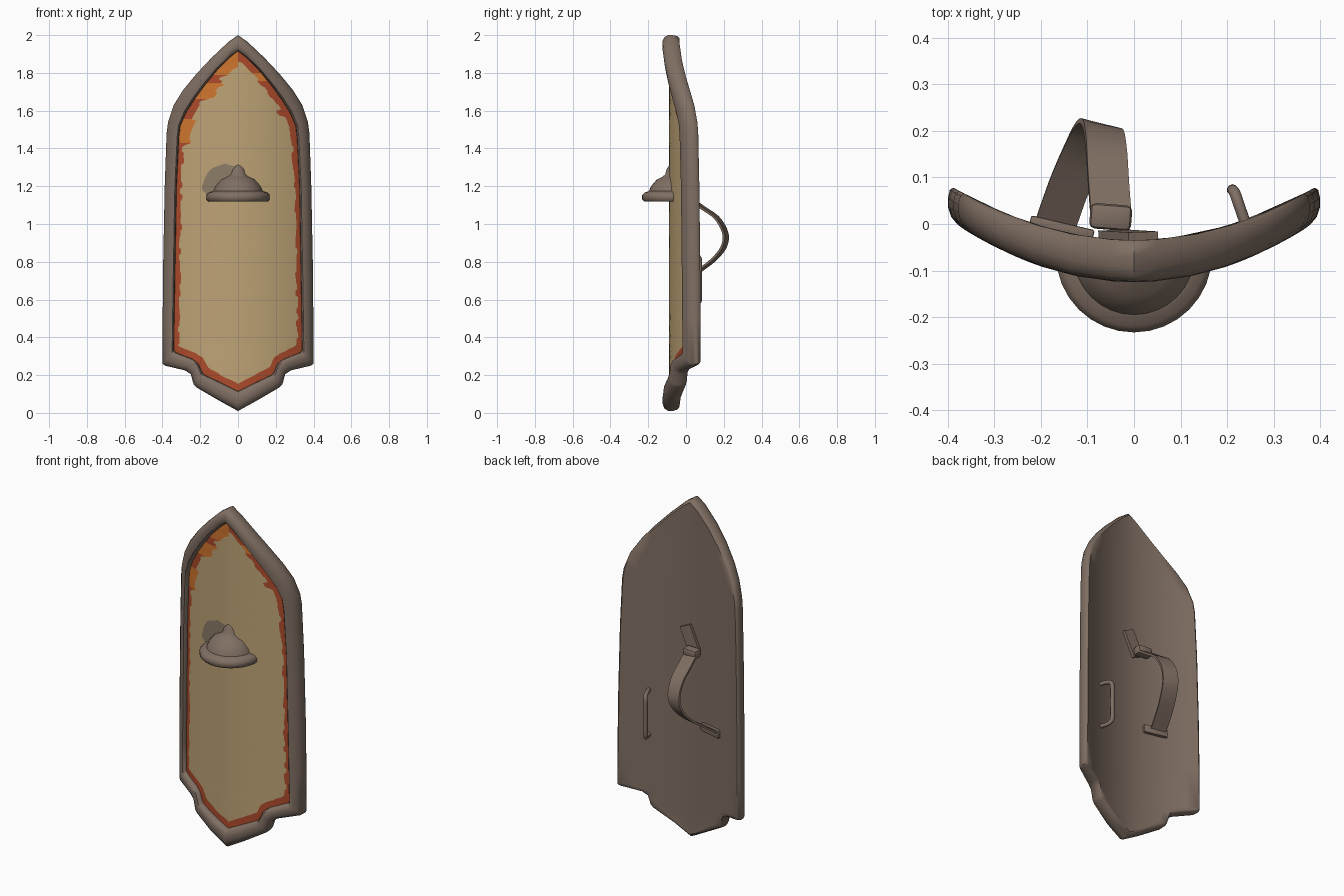
import bpy, bmesh, math, random
from mathutils import Vector, Matrix

if "Cube" in bpy.data.objects:
    bpy.data.objects.remove(bpy.data.objects["Cube"])

random.seed(4)


def mat(name, rgb):
    m = bpy.data.materials.new(name)
    lin = [((c / 255 + 0.055) / 1.055) ** 2.4 for c in rgb]
    m.diffuse_color = (*lin, 1)
    m.use_nodes = True
    m.node_tree.nodes["Principled BSDF"].inputs["Base Color"].default_value = m.diffuse_color
    return m


BROWN = mat("worn brown", (128, 111, 99))
CREAM = mat("cream paint", (190, 163, 118))
RED = mat("rust red", (172, 74, 42))
ORANGE = mat("orange", (208, 118, 46))
GREY = mat("faded grey", (140, 124, 103))


def finish(name, bm, mats, angle=40, fix_normals=True):
    bmesh.ops.remove_doubles(bm, verts=bm.verts, dist=1e-5)
    if fix_normals:
        bmesh.ops.recalc_face_normals(bm, faces=bm.faces)
    me = bpy.data.meshes.new(name)
    bm.to_mesh(me)
    bm.free()
    for m in mats:
        me.materials.append(m)
    ob = bpy.data.objects.new(name, me)
    bpy.context.collection.objects.link(ob)
    bpy.ops.object.select_all(action='DESELECT')
    ob.select_set(True)
    bpy.context.view_layer.objects.active = ob
    bpy.ops.object.shade_smooth_by_angle(angle=math.radians(angle))
    return ob


def interp(pts, t):
    """Piecewise linear lookup in a list of (key, value) sorted by key."""
    if t <= pts[0][0]:
        return pts[0][1]
    for (a, va), (b, vb) in zip(pts, pts[1:]):
        if t <= b:
            return va + (vb - va) * (t - a) / (b - a)
    return pts[-1][1]


def surf(x, d):
    """Curved shield depth: d = 0 front, d = 1 back."""
    front, back = -0.125 + 0.85 * x * x, -0.035 + 0.75 * x * x
    return front + (back - front) * d


# Matching right-half outlines (x, z), top to bottom
outer = [(0, 2), (.05, 1.965), (.14, 1.88), (.22, 1.795), (.29, 1.71), (.34, 1.63),
         (.37, 1.54), (.378, 1.48), (.388, 1.2), (.396, .8), (.399, .5), (.4, .26),
         (.385, .25), (.28, .225), (.25, .205), (.235, .15), (.22, .135), (.1, .065), (0, .01)]
inner = [(0, 1.915), (.04, 1.885), (.11, 1.815), (.175, 1.735), (.23, 1.66), (.275, 1.59),
         (.305, 1.52), (.312, 1.46), (.325, 1.2), (.332, .8), (.337, .5), (.34, .33),
         (.33, .32), (.24, .285), (.21, .262), (.19, .215), (.175, .2), (.08, .155), (0, .115)]

# Shield rim and back: rounded rim section swept round the outline
section = [(0, .5), (.03, .2), (.15, .04), (.4, 0), (.65, .02), (.88, .12), (1, .35), (1, .6), (.93, .88), (.8, 1)]
n = len(outer)
bm = bmesh.new()
rings = []
for f, d in section:
    half = [(a[0] + (b[0] - a[0]) * f, a[1] + (b[1] - a[1]) * f) for a, b in zip(inner, outer)]
    full = half + [(-x, z) for x, z in half[-2:0:-1]]
    rings.append([bm.verts.new((x, surf(x, d), z)) for x, z in full])
count = len(rings[0])
for r, s in zip(rings, rings[1:]):
    for i in range(count):
        j = (i + 1) % count
        bm.faces.new((r[i], r[j], s[j], s[i]))
# back skin in rows from side to side
COLS = 12
back = rings[-1]
rows = []
for i in range(n):
    R, L = back[i], back[-i % count]
    mid = []
    for k in range(1, COLS):
        x = R.co.x * (1 - 2 * k / COLS)
        mid.append(bm.verts.new((x, surf(x, 1), R.co.z)) if R is not L else R)
    rows.append([R] + mid + [L])
for a, b in zip(rows, rows[1:]):
    for k in range(COLS):
        quad = list(dict.fromkeys((a[k], a[k + 1], b[k + 1], b[k])))
        if len(quad) > 2:
            bm.faces.new(quad)
finish("shield_rim_and_back", bm, [BROWN], 50)

# Painted field with a ragged border
widths = [(z, x) for x, z in reversed(inner)]
ORANGE_LEFT = [(1.42, 1.55), (1.655, 1.74), (1.78, 1.93)]
ORANGE_RIGHT = [(1.755, 1.79)]


def inside(z, spans):
    return any(a <= z <= b for a, b in spans)


bm = bmesh.new()
rows = []
N = 170
jl = jr = 0
for i in range(N + 1):
    z = .115 + 1.8 * i / N
    w = max(interp(widths, z), 0)
    c = min(interp(widths, z + s) for s in (-.03, 0, .03)) - .016
    if i % 3 == 0:
        jl, jr = (random.uniform(0, .016) for _ in range(2))
        if z > 1.5:
            jl, jr = jl * 2.2, jr * 2.2
    left = max(c - jl - (.03 if inside(z, ORANGE_LEFT) else 0), 0)
    right = max(c - jr, 0)
    xs = [-w] + [-left + (left + right) * k / 10 for k in range(11)] + [w]
    rows.append([bm.verts.new((x, surf(x, .4), z)) for x in xs])
for a, b in zip(rows, rows[1:]):
    z = a[0].co.z
    for k in range(12):
        f = bm.faces.new((a[k], a[k + 1], b[k + 1], b[k]))
        if k in (0, 11):
            f.material_index = 2 if inside(z, ORANGE_LEFT if k == 0 else ORANGE_RIGHT) else 1
finish("painted_field", bm, [CREAM, RED, ORANGE], 50, False)

# Faded patch behind the boss
top = [(-.19, 1.2), (-.17, 1.26), (-.14, 1.295), (-.07, 1.32), (0, 1.3), (.06, 1.24), (.11, 1.2)]
bm = bmesh.new()
cols = []
for i in range(21):
    x = -.19 + .3 * i / 20
    lo = 1.15 + max(0, -x - .16)
    cols.append([bm.verts.new((x, surf(x, .4) - .003, z)) for z in (lo, interp(top, x))])
for a, b in zip(cols, cols[1:]):
    bm.faces.new((a[0], b[0], b[1], a[1]))
finish("faded_patch", bm, [GREY], 40, False)

# Boss: half-turned bell standing out from the field
bell = [(0, 1.15), (.14, 1.14), (.158, 1.12), (.168, 1.13), (.168, 1.153), (.155, 1.166),
        (.13, 1.175), (.12, 1.2), (.09, 1.235), (.06, 1.25), (.045, 1.262), (.038, 1.29),
        (.02, 1.318), (0, 1.335)]
SEG = 16
bm = bmesh.new()
arcs = [[bm.verts.new((r * math.cos(a), -.065 + r * math.sin(a), z)) for r, z in bell]
        for a in (math.pi + math.pi * k / SEG for k in range(SEG + 1))]
for a, b in zip(arcs, arcs[1:]):
    for k in range(len(bell) - 1):
        bm.faces.new((a[k], b[k], b[k + 1], a[k + 1]))
finish("boss", bm, [BROWN], 45)


def smooth_path(pts, steps=5):
    """Catmull-Rom curve through the points."""
    p = [Vector(q) for q in pts]
    p = [p[0]] + p + [p[-1]]
    out = []
    for a, b, c, d in zip(p, p[1:], p[2:], p[3:]):
        for s in range(steps):
            t = s / steps
            out.append(.5 * (2 * b + (c - a) * t + (2 * a - 5 * b + 4 * c - d) * t * t
                             + (3 * b - a - 3 * c + d) * t ** 3))
    return out + [p[-1]]


def sweep(name, path, shape, side):
    """Sweep a closed section along a path; side is the section's width direction."""
    bm = bmesh.new()
    path = [Vector(p) for p in path]
    loops = []
    for i, p in enumerate(path):
        t = (path[min(i + 1, len(path) - 1)] - path[max(i - 1, 0)]).normalized()
        s = Vector(side)
        s = (s - t * s.dot(t)).normalized()
        m = t.cross(s)
        loops.append([bm.verts.new(p + s * u + m * v) for u, v in shape])
    k = len(shape)
    for a, b in zip(loops, loops[1:]):
        for i in range(k):
            bm.faces.new((a[i], a[(i + 1) % k], b[(i + 1) % k], b[i]))
    bm.faces.new(loops[0])
    bm.faces.new(loops[-1])
    return finish(name, bm, [BROWN])


def rect(w, h):
    return [(-w / 2, -h / 2), (w / 2, -h / 2), (w / 2, h / 2), (-w / 2, h / 2)]


def block(name, loc, size, turn, bevel):
    bm = bmesh.new()
    bmesh.ops.create_cube(bm, size=1, matrix=Matrix.Translation(loc) @ Matrix.Rotation(turn, 4, 'Z')
                          @ Matrix.Diagonal((*size, 1)))
    bmesh.ops.bevel(bm, geom=bm.edges[:], offset=bevel, segments=2, affect='EDGES', profile=.5)
    return finish(name, bm, [BROWN])


# Arm strap with its anchors and buckle
sweep("arm_strap", smooth_path([(-.05, .025, 1.13), (-.055, .09, 1.085), (-.06, .165, 1.03),
                                (-.068, .208, .95), (-.085, .2, .88), (-.11, .15, .815),
                                (-.14, .08, .76), (-.17, -.005, .70)]),
      rect(.088, .012), (1, -.25, 0))
sweep("upper_strap_anchor", [(.02, -.026, 1.26), (-.045, -.022, 1.12)], rect(.07, .018), (1, 0, .45))
block("buckle", (-.05, .015, 1.135), (.09, .055, .05), -.08, .012)
block("lower_strap_anchor", (-.155, -.008, .695), (.14, .022, .045), -.23, .004)

# Hand grip: bent round bar
circle = [(.012 * math.cos(math.tau * k / 10), .012 * math.sin(math.tau * k / 10)) for k in range(10)]
sweep("hand_grip", smooth_path([(.24, 0, .835), (.226, .04, .835), (.217, .066, .825), (.212, .073, .8),
                                (.212, .073, .705), (.212, .073, .61), (.217, .066, .585),
                                (.226, .04, .575), (.24, 0, .575)], 3), circle, (.94, .35, 0))
